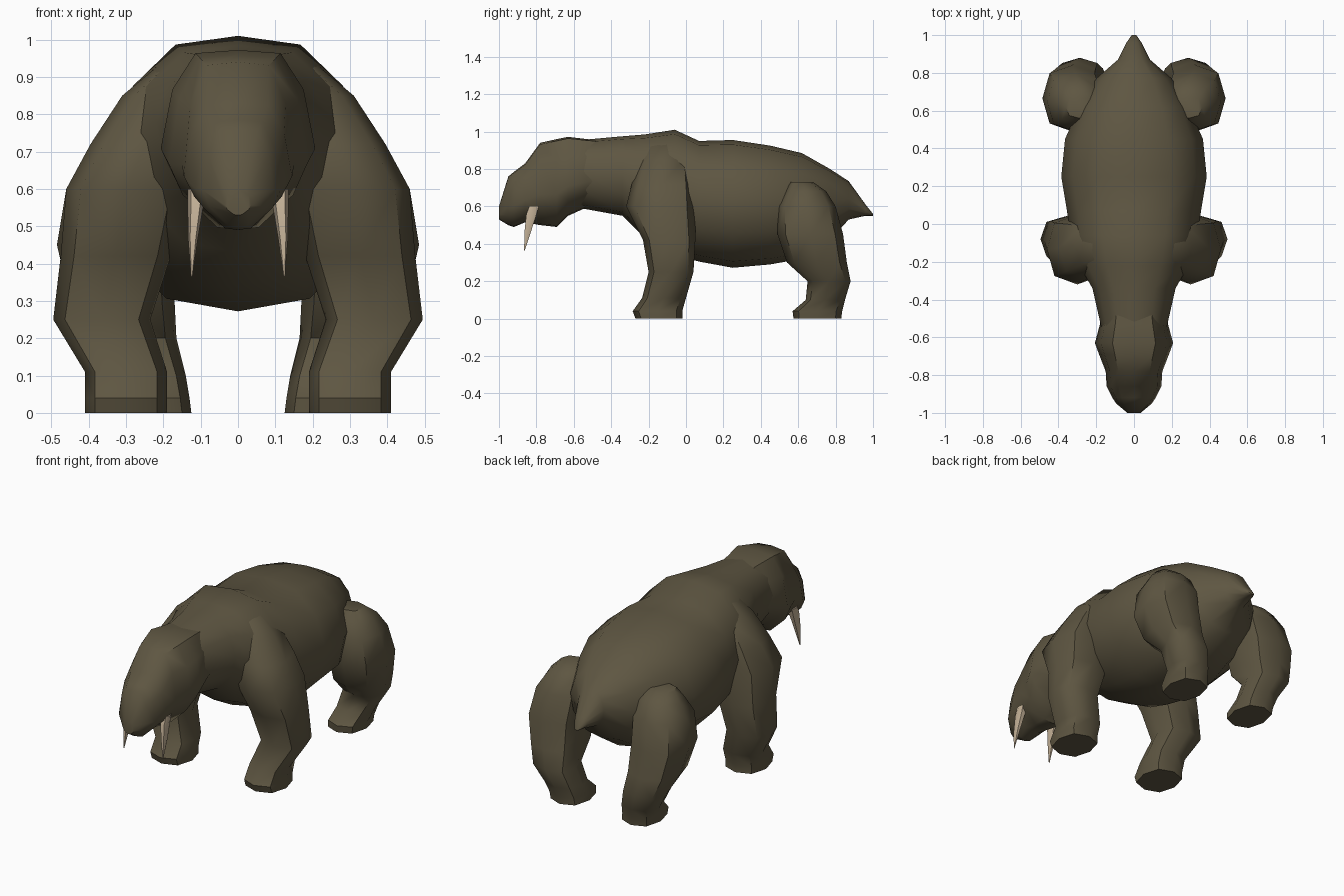
import bpy, math


def material(name, col):
    m = bpy.data.materials.new(name)
    m.diffuse_color = (*col, 1)
    return m


HIDE = material("brown_hide", (0.112, 0.093, 0.054))
IVORY = material("ivory", (0.55, 0.44, 0.31))


def loft(name, rings, mat, mirror=False, angle=50):
    """Skin a list of equal-length point rings, closing both ends."""
    n = len(rings[0])
    verts = [p for r in rings for p in r]
    faces = []
    for i in range(len(rings) - 1):
        for j in range(n):
            k = (j + 1) % n
            faces.append((i * n + j, i * n + k, (i + 1) * n + k, (i + 1) * n + j))
    faces.append(tuple(reversed(range(n))))
    faces.append(tuple(range(len(verts) - n, len(verts))))
    me = bpy.data.meshes.new(name)
    me.from_pydata(verts, [], faces)
    me.materials.append(mat)
    ob = bpy.data.objects.new(name, me)
    bpy.context.collection.objects.link(ob)
    bpy.ops.object.select_all(action='DESELECT')
    bpy.context.view_layer.objects.active = ob
    ob.select_set(True)
    bpy.ops.object.mode_set(mode='EDIT')
    bpy.ops.mesh.select_all(action='SELECT')
    bpy.ops.mesh.normals_make_consistent(inside=False)
    bpy.ops.object.mode_set(mode='OBJECT')
    bpy.ops.object.shade_smooth_by_angle(angle=math.radians(angle))
    if mirror:
        ob.modifiers.new("mirror", 'MIRROR')
    return ob


def long_rings(stations, half):
    """Rings across y from (y, bottom, top, half width) and a half section."""
    full = half + [(-x, z) for x, z in reversed(half[1:-1])]
    return [[(w * x, y, (b + t) / 2 + (t - b) / 2 * z) for x, z in full]
            for y, b, t, w in stations]


def leg_rings(stations, n=8):
    """Rounded-square rings from (z, x0, x1, y0, y1)."""
    out = []
    for z, x0, x1, y0, y1 in stations:
        ring = []
        for i in range(n):
            a = 2 * math.pi * i / n
            c, s = math.cos(a), math.sin(a)
            c, s = (math.copysign(abs(v) ** 0.8, v) for v in (c, s))
            ring.append(((x0 + x1) / 2 + (x1 - x0) / 2 * c,
                         (y0 + y1) / 2 + (y1 - y0) / 2 * s, z))
        out.append(ring)
    return out


# Trunk, neck and tail
body_section = [(0, 1), (0.5, 0.93), (0.84, 0.6), (1, 0.08),
                (0.9, -0.45), (0.5, -0.9), (0, -1)]
loft("body", long_rings([
    (-0.56, 0.59, 0.955, 0.17), (-0.34, 0.55, 0.975, 0.22),
    (-0.22, 0.43, 0.985, 0.29), (-0.06, 0.34, 1.01, 0.335),
    (0.07, 0.305, 0.95, 0.355), (0.25, 0.272, 0.955, 0.385),
    (0.45, 0.29, 0.925, 0.365), (0.62, 0.32, 0.885, 0.29),
    (0.77, 0.42, 0.80, 0.20), (0.87, 0.53, 0.735, 0.085),
    (0.96, 0.55, 0.61, 0.04), (1.0, 0.55, 0.56, 0.012)], body_section), HIDE)

# Head, narrowing towards the jaw
head_section = [(0, 1), (0.55, 0.96), (0.85, 0.5), (1, -0.25),
                (0.8, -0.6), (0.3, -0.97), (0, -1)]
loft("head", long_rings([
    (-1.0, 0.53, 0.60, 0.035), (-0.95, 0.50, 0.76, 0.095),
    (-0.92, 0.49, 0.785, 0.115), (-0.86, 0.515, 0.83, 0.145),
    (-0.78, 0.50, 0.94, 0.15), (-0.69, 0.49, 0.96, 0.185),
    (-0.63, 0.55, 0.972, 0.207), (-0.53, 0.595, 0.96, 0.18),
    (-0.42, 0.62, 0.95, 0.16)], head_section), HIDE)

# Front legs with shoulders
loft("front_leg", leg_rings([
    (0, 0.19, 0.41, -0.27, -0.02), (0.04, 0.19, 0.41, -0.285, -0.02),
    (0.11, 0.19, 0.41, -0.235, 0.0), (0.25, 0.235, 0.495, -0.20, 0.04),
    (0.42, 0.18, 0.475, -0.23, 0.05), (0.60, 0.14, 0.46, -0.32, 0.05),
    (0.72, 0.10, 0.395, -0.29, 0.04), (0.85, 0.05, 0.31, -0.25, 0.02),
    (0.95, 0.02, 0.19, -0.20, 0.0)]), HIDE, True)

# Hind legs with hips
loft("hind_leg", leg_rings([
    (0, 0.125, 0.33, 0.575, 0.83), (0.04, 0.13, 0.335, 0.57, 0.835),
    (0.10, 0.14, 0.35, 0.64, 0.85), (0.20, 0.165, 0.41, 0.65, 0.88),
    (0.30, 0.17, 0.45, 0.54, 0.86), (0.45, 0.17, 0.485, 0.49, 0.84),
    (0.60, 0.16, 0.46, 0.49, 0.80), (0.68, 0.17, 0.41, 0.53, 0.75),
    (0.73, 0.22, 0.36, 0.56, 0.68)]), HIDE, True)

# Long curved upper fangs
loft("fang", leg_rings([
    (0.60, 0.09, 0.135, -0.84, -0.785), (0.56, 0.092, 0.135, -0.857, -0.795),
    (0.47, 0.107, 0.134, -0.865, -0.825), (0.365, 0.122, 0.126, -0.866, -0.862)],
    6), IVORY, True)
